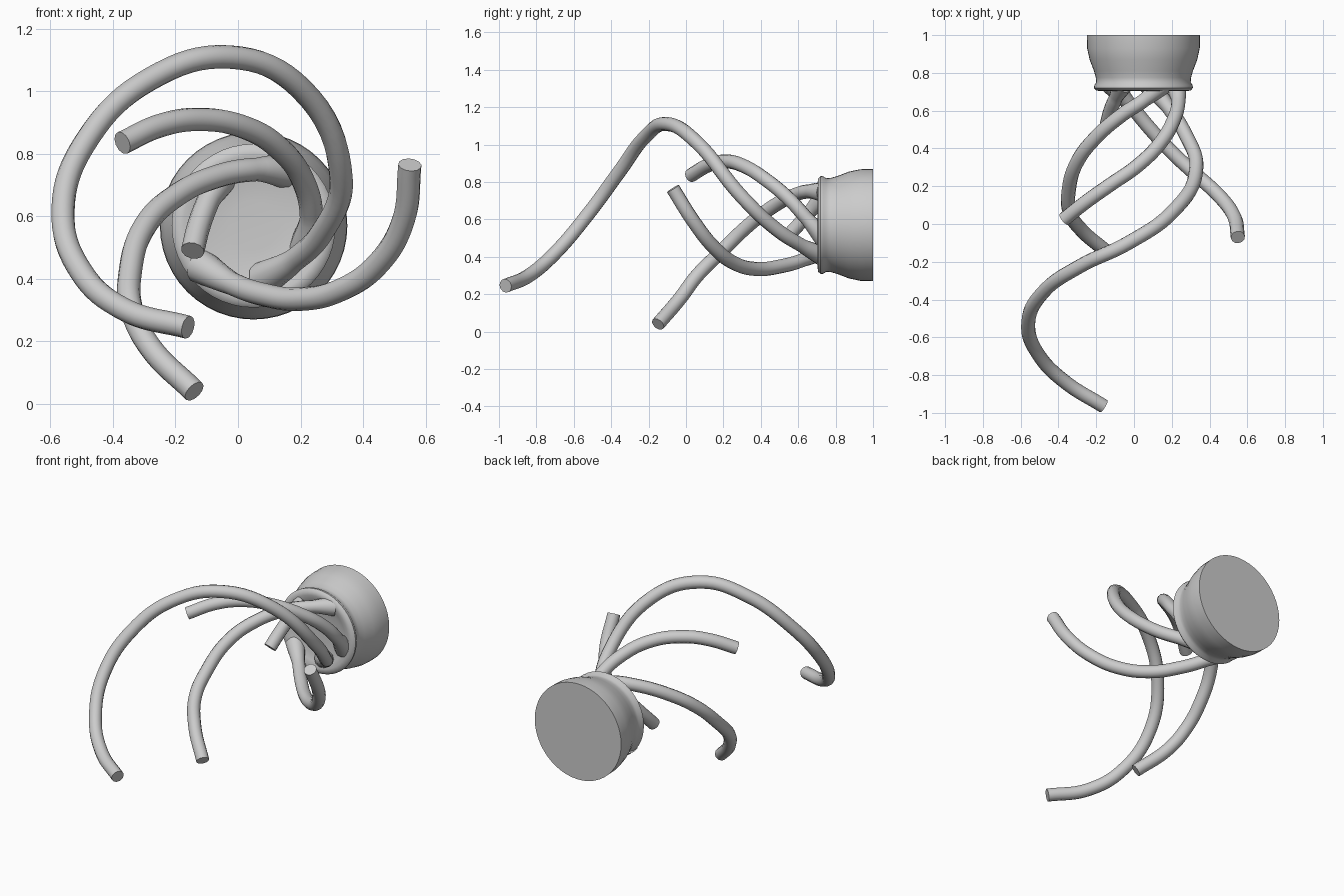
import bpy, math

if "Cube" in bpy.data.objects:
    bpy.data.objects.remove(bpy.data.objects["Cube"])

CX, CZ = 0.05, 0.57      # axis of the base, running along y
R = 0.0375               # tentacle radius


def finish(obj, angle=40):
    bpy.ops.object.select_all(action='DESELECT')
    obj.select_set(True)
    bpy.context.view_layer.objects.active = obj
    if obj.type == 'CURVE':
        bpy.ops.object.convert(target='MESH')
    bpy.ops.object.shade_smooth_by_angle(angle=math.radians(angle))


def lathe(name, profile, n=48):
    """Revolve (radius, y) points about the base axis, with end caps."""
    verts = [(CX + r * math.cos(2 * math.pi * i / n), y, CZ + r * math.sin(2 * math.pi * i / n))
             for r, y in profile for i in range(n)]
    faces = [(k * n + i, k * n + (i + 1) % n, (k + 1) * n + (i + 1) % n, (k + 1) * n + i)
             for k in range(len(profile) - 1) for i in range(n)]
    last = (len(profile) - 1) * n
    faces += [tuple(reversed(range(n))), tuple(range(last, last + n))]
    mesh = bpy.data.meshes.new(name)
    mesh.from_pydata(verts, [], faces)
    obj = bpy.data.objects.new(name, mesh)
    bpy.context.collection.objects.link(obj)
    finish(obj)


def tentacle(name, points):
    """Round tube through the points, flared at its root."""
    curve = bpy.data.curves.new(name, 'CURVE')
    curve.dimensions = '3D'
    curve.bevel_depth = R
    curve.bevel_resolution = 4
    curve.resolution_u = 8
    curve.use_fill_caps = True
    spline = curve.splines.new('BEZIER')
    spline.bezier_points.add(len(points) - 1)
    for i, (bp, co) in enumerate(zip(spline.bezier_points, points)):
        bp.co = co
        bp.radius = 1.5 if i == 0 else 1.0
        bp.handle_left_type = bp.handle_right_type = 'AUTO'
    obj = bpy.data.objects.new(name, curve)
    bpy.context.collection.objects.link(obj)
    finish(obj)


# Cup-shaped base with a rolled front rim
lathe("base", [(0.30, 1.0), (0.298, 0.93), (0.285, 0.87), (0.262, 0.81), (0.252, 0.775),
               (0.25, 0.75), (0.26, 0.735), (0.262, 0.72), (0.25, 0.707), (0.225, 0.703),
               (0.195, 0.715), (0.16, 0.725), (0.08, 0.73)])

# Spiralling tentacles, root to tip
tentacle("long_tentacle", [
    (0.08, 0.74, 0.40), (0.18, 0.62, 0.46), (0.27, 0.48, 0.55), (0.33, 0.30, 0.72),
    (0.20, 0.06, 1.01), (-0.03, -0.10, 1.11), (-0.28, -0.22, 1.04), (-0.48, -0.36, 0.85),
    (-0.56, -0.53, 0.62), (-0.50, -0.70, 0.42), (-0.36, -0.84, 0.30), (-0.16, -0.965, 0.245)])
tentacle("upper_tentacle", [
    (0.22, 0.74, 0.50), (0.235, 0.65, 0.60), (0.21, 0.55, 0.71), (0.14, 0.43, 0.81),
    (0.02, 0.31, 0.885), (-0.13, 0.205, 0.91), (-0.25, 0.12, 0.89), (-0.37, 0.025, 0.835)])
tentacle("lower_left_tentacle", [
    (0.15, 0.74, 0.745), (0.06, 0.66, 0.75), (-0.06, 0.58, 0.73), (-0.20, 0.46, 0.665),
    (-0.30, 0.33, 0.565), (-0.345, 0.18, 0.42), (-0.34, 0.06, 0.30), (-0.28, -0.03, 0.18),
    (-0.14, -0.15, 0.04)])
tentacle("right_tentacle", [
    (-0.12, 0.74, 0.44), (-0.02, 0.63, 0.385), (0.08, 0.51, 0.35), (0.20, 0.38, 0.335),
    (0.33, 0.26, 0.365), (0.45, 0.15, 0.45), (0.53, 0.04, 0.59), (0.55, -0.07, 0.765)])
tentacle("short_tentacle", [
    (-0.06, 0.74, 0.72), (-0.095, 0.67, 0.65), (-0.125, 0.60, 0.57), (-0.145, 0.525, 0.49)])
